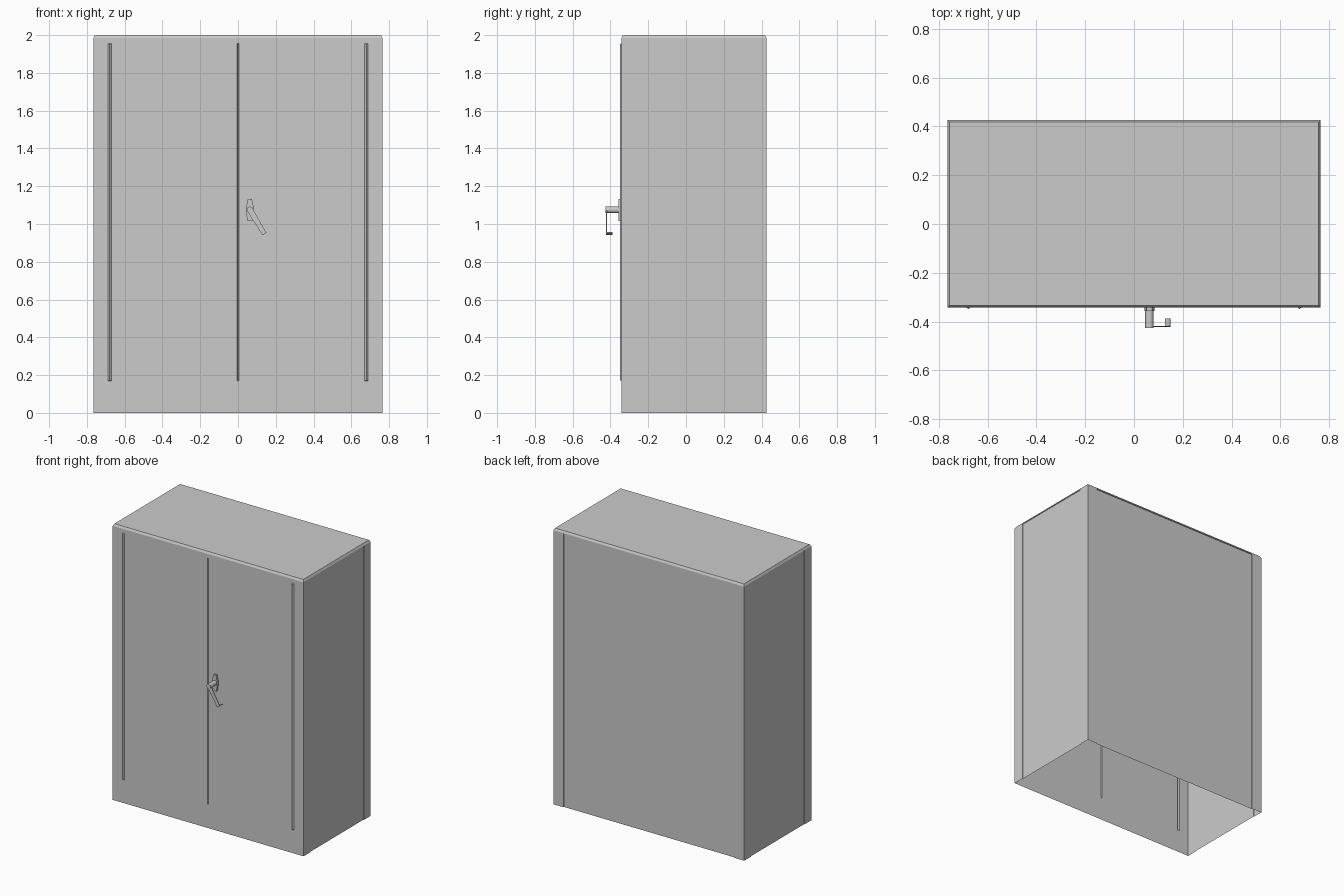
import bpy, bmesh, math
from mathutils import Matrix, Vector

if "Cube" in bpy.data.objects:
    bpy.data.objects.remove(bpy.data.objects["Cube"])


def finish(bm, name, smooth=False):
    bmesh.ops.remove_doubles(bm, verts=bm.verts, dist=1e-5)
    bmesh.ops.recalc_face_normals(bm, faces=bm.faces)
    me = bpy.data.meshes.new(name)
    bm.to_mesh(me)
    bm.free()
    ob = bpy.data.objects.new(name, me)
    bpy.context.collection.objects.link(ob)
    if smooth:
        bpy.context.view_layer.objects.active = ob
        ob.select_set(True)
        bpy.ops.object.shade_smooth_by_angle(angle=math.radians(35))
        ob.select_set(False)
    return ob


def plate(name, outline, y0, y1):
    """Outline in x,z extruded from y0 to y1."""
    bm = bmesh.new()
    f = bm.faces.new([bm.verts.new((x, y0, z)) for x, z in outline])
    ext = bmesh.ops.extrude_face_region(bm, geom=[f])
    vs = [v for v in ext["geom"] if isinstance(v, bmesh.types.BMVert)]
    bmesh.ops.translate(bm, verts=vs, vec=(0, y1 - y0, 0))
    return finish(bm, name)


W, F, B, H = 0.765, -0.342, 0.426, 2.0   # half width, front, back, height
SHOULDER = 1.985

# Cabinet shell: open at the bottom, raised corner posts, bevelled top edge
half = [(W, F), (W, F + 0.08), (W - 0.004, F + 0.08), (W - 0.004, B - 0.077),
        (W, B - 0.077), (W, B), (W - 0.08, B), (W - 0.08, B - 0.006)]
profile = half + [(-x, y) for x, y in reversed(half)]
bm = bmesh.new()
low = [bm.verts.new((x, y, 0)) for x, y in profile]
mid = [bm.verts.new((x, y, SHOULDER)) for x, y in profile]
n = len(profile)
for i in range(n - 1):                    # front side is built separately
    bm.faces.new((low[i], low[i + 1], mid[i + 1], mid[i]))
tx, tf, tb = W - 0.008, F + 0.008, B - 0.008
top = [bm.verts.new((tx * sx, y, H)) for sx, y in ((1, tf), (1, tb), (-1, tb), (-1, tf))]
corner = [mid[0], mid[5], mid[n - 6], mid[n - 1]]
for i in range(4):
    j = (i + 1) % 4
    bm.faces.new((corner[i], corner[j], top[j], top[i]))
bm.faces.new(top)
# small ledges closing the recessed side and back panels
for ids in ((1, 2, 3, 4), (n - 5, n - 4, n - 3, n - 2), (6, 7, n - 8, n - 7)):
    bm.faces.new([mid[i] for i in ids])
finish(bm, "cabinet_shell")

# Front with two doors: hinge ridges at the sides, V groove at the centre
relief = [(-W, 0), (-0.687, 0), (-0.679, -0.007), (-0.671, 0), (-0.005, 0), (0, 0.006)]
columns = relief + [(-x, d) for x, d in reversed(relief[:-1])]
levels = [(0, 0), (0.17, 0), (0.172, 1), (1.953, 1), (1.955, 0), (SHOULDER, 0)]
bm = bmesh.new()
grid = [[bm.verts.new((x, F + d * k, z)) for x, d in columns] for z, k in levels]
for a, b in zip(grid, grid[1:]):
    for i in range(len(columns) - 1):
        bm.faces.new((a[i], a[i + 1], b[i + 1], b[i]))
finish(bm, "front_doors")

# Handle: backing plate
HX, HZ = 0.063, 1.075
plate("handle_plate", [(0.052, 1.132), (0.074, 1.132), (0.083, 1.085), (0.083, 1.062),
                       (0.076, 1.015), (0.050, 1.015), (0.043, 1.062), (0.043, 1.085)],
      F, -0.357)

# Handle: round stem
bm = bmesh.new()
bmesh.ops.create_cone(bm, cap_ends=True, segments=20, radius1=0.017, radius2=0.017,
                      depth=0.084, matrix=Matrix.Translation((HX, -0.384, HZ))
                      @ Matrix.Rotation(math.pi / 2, 4, 'X'))
finish(bm, "handle_stem", True)

# Handle: thin slanted lever and its turned-in tip
start, end = Vector((HX, HZ)), Vector((0.140, 0.947))
along = (end - start).normalized()
side = Vector((-along.y, along.x))
lever = [start + side * 0.016, end + side * 0.012, end - side * 0.012, start - side * 0.016]
plate("handle_lever", lever, -0.423, -0.418)
tip = [end + side * 0.012, end + side * 0.012 - along * 0.006,
       end - side * 0.012 - along * 0.006, end - side * 0.012]
plate("handle_tip", tip, -0.418, -0.388)
